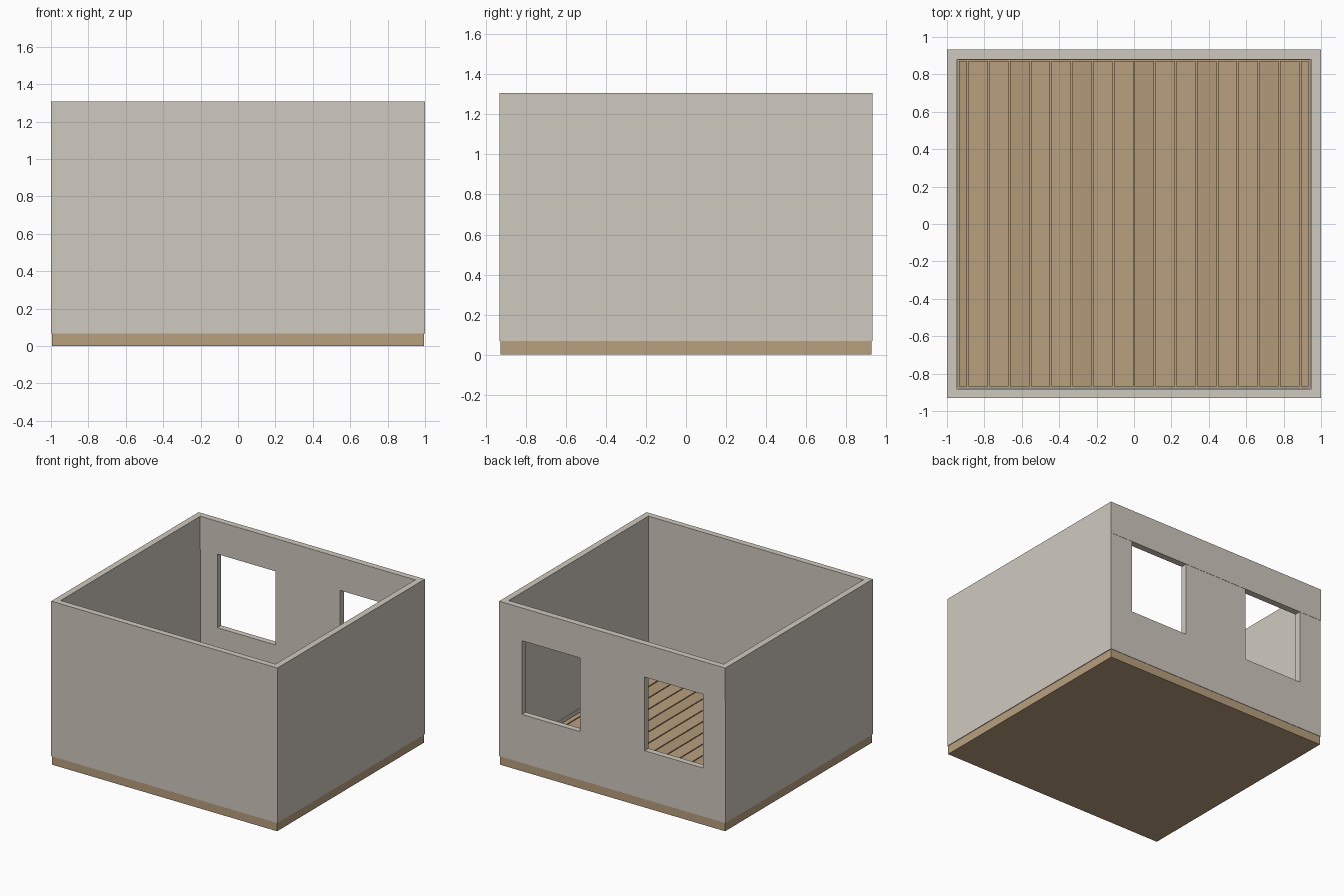
import bpy, bmesh

if "Cube" in bpy.data.objects:
    bpy.data.objects.remove(bpy.data.objects["Cube"])

def material(name, rgb):
    m = bpy.data.materials.new(name)
    m.diffuse_color = (*rgb, 1)
    m.use_nodes = True
    m.node_tree.nodes["Principled BSDF"].inputs["Base Color"].default_value = m.diffuse_color
    return m

PLASTER = material("plaster", (0.63, 0.59, 0.52))
WOOD = material("wood", (0.48, 0.35, 0.21))
WOOD_DARK = material("dark_wood", (0.44, 0.32, 0.19))

def finish(name, bm, mat):
    bmesh.ops.recalc_face_normals(bm, faces=bm.faces)
    me = bpy.data.meshes.new(name)
    bm.to_mesh(me)
    bm.free()
    ob = bpy.data.objects.new(name, me)
    if mat:
        me.materials.append(mat)
    bpy.context.collection.objects.link(ob)
    return ob

def box(name, x, y, z, mat=None):
    bm = bmesh.new()
    bmesh.ops.create_cube(bm, size=1)
    for v in bm.verts:
        v.co = [r[0] if c < 0 else r[1] for r, c in zip((x, y, z), v.co)]
    return finish(name, bm, mat)

def ring(name, outer, inner, z, mat):
    """Rectangular frame between two half-size pairs, open in the middle."""
    bm = bmesh.new()
    signs = ((-1, -1), (1, -1), (1, 1), (-1, 1))
    loops = [[bm.verts.new((sx * h[0], sy * h[1], zz)) for sx, sy in signs]
             for h, zz in ((outer, z[0]), (outer, z[1]), (inner, z[1]), (inner, z[0]))]
    for a in range(4):
        b = (a + 1) % 4
        for i in range(4):
            j = (i + 1) % 4
            bm.faces.new((loops[a][i], loops[a][j], loops[b][j], loops[b][i]))
    return finish(name, bm, mat)

# foundation slab
box("foundation", (-0.995, 0.995), (-0.927, 0.927), (0, 0.07), WOOD)

# walls with two windows in the back
walls = ring("walls", (1.0, 0.93), (0.95, 0.882), (0.068, 1.307), PLASTER)
for side in (-1, 1):
    x = sorted((side * 0.285, side * 0.80))
    cutter = box("window_cutter", x, (0.8, 1.0), (0.455, 1.045))
    cutter.hide_render = True
    cutter.hide_viewport = True
    mod = walls.modifiers.new("window", 'BOOLEAN')
    mod.object = cutter
    mod.operation = 'DIFFERENCE'
    mod.solver = 'EXACT'

# lintel over the windows
box("lintel", (-0.999, 0.999), (0.88, 0.932), (1.045, 1.306), PLASTER)

# skirting around the floor
ring("skirting", (0.951, 0.883), (0.941, 0.876), (0.07, 0.105), PLASTER)

# floor planks, every third one darker
PITCH = 1 / 9
for i in range(18):
    x0 = max(-1 + i * PITCH + 0.004, -0.935)
    x1 = min(-1 + (i + 1) * PITCH - 0.004, 0.932)
    box("floor_plank", (x0, x1), (-0.868, 0.872), (0.065, 0.085),
        WOOD_DARK if i % 3 == 0 else WOOD)
